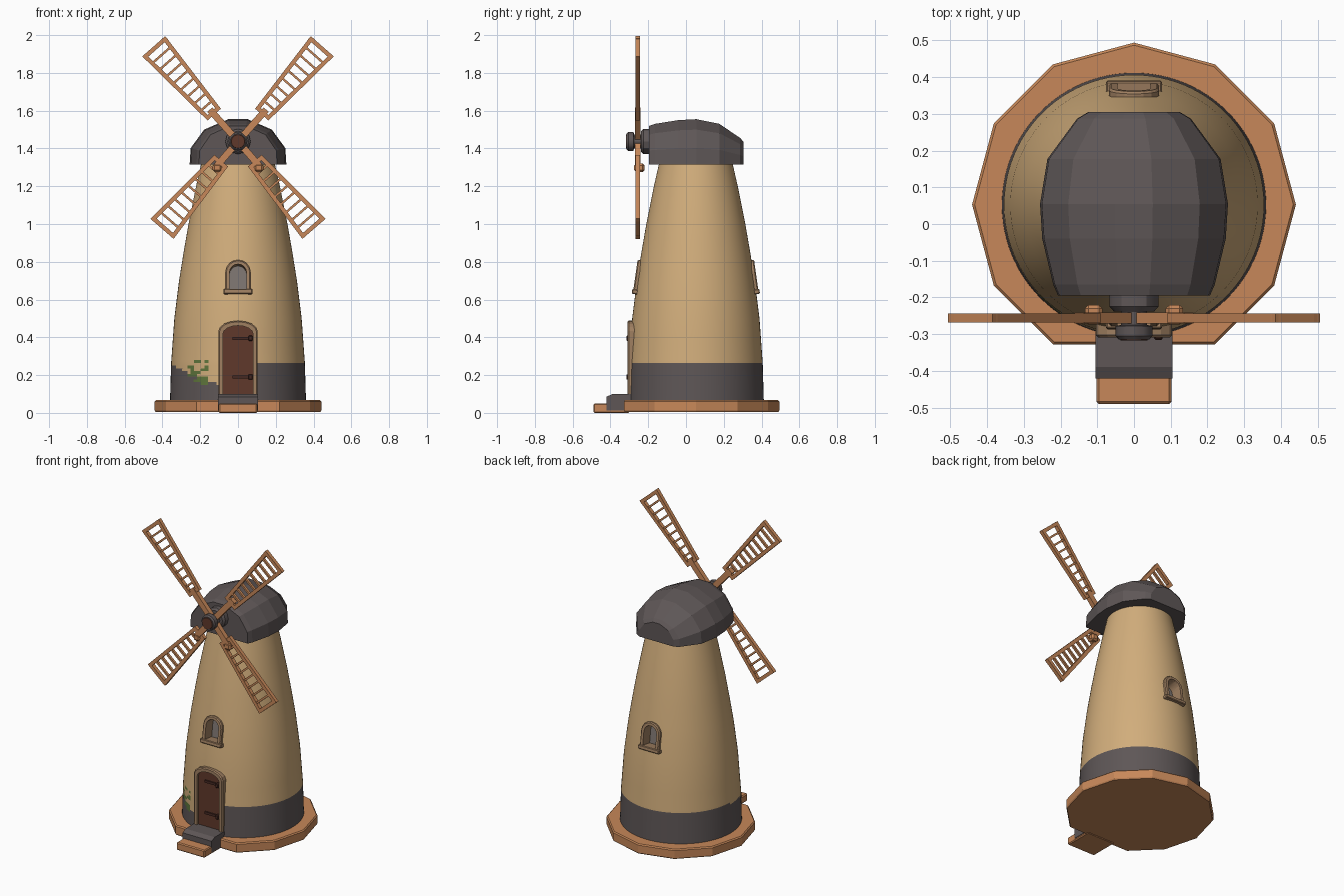
import bpy, bmesh, math, random
from mathutils import Matrix, Vector

if "Cube" in bpy.data.objects:
    bpy.data.objects.remove(bpy.data.objects["Cube"])

random.seed(4)
CY = 0.052          # tower axis in y
HUB_Z = 1.437


def material(name, r, g, b):
    m = bpy.data.materials.new(name)
    m.diffuse_color = (r, g, b, 1)
    m.use_nodes = True
    m.node_tree.nodes["Principled BSDF"].inputs["Base Color"].default_value = m.diffuse_color
    return m


PLASTER = material("sand_plaster", 0.64, 0.42, 0.20)
STONE = material("dark_grey_stone", 0.112, 0.094, 0.094)
MOSS = material("moss_green", 0.114, 0.18, 0.045)
TRIM = material("brown_trim", 0.35, 0.215, 0.12)
PANE = material("recess_grey", 0.20, 0.175, 0.16)
WOOD = material("orange_wood", 0.57, 0.245, 0.10)
DOOR = material("dark_brown_door", 0.115, 0.04, 0.024)
IRON = material("hinge_brown", 0.06, 0.022, 0.016)


def finish(name, bm, mats, matrix=None, smooth=False):
    bmesh.ops.recalc_face_normals(bm, faces=bm.faces[:])
    me = bpy.data.meshes.new(name)
    bm.to_mesh(me)
    bm.free()
    if matrix:
        me.transform(matrix)
    for m in mats:
        me.materials.append(m)
    ob = bpy.data.objects.new(name, me)
    bpy.context.collection.objects.link(ob)
    if smooth:
        bpy.ops.object.select_all(action='DESELECT')
        ob.select_set(True)
        bpy.context.view_layer.objects.active = ob
        bpy.ops.object.shade_smooth_by_angle(angle=math.radians(30))
    return ob


def loft(bm, rings, caps=True):
    """Skin closed rings of points; returns (start cap, end cap)."""
    vs = [[bm.verts.new(p) for p in r] for r in rings]
    n = len(vs[0])
    for a, b in zip(vs, vs[1:]):
        for i in range(n):
            bm.faces.new((a[i], a[(i + 1) % n], b[(i + 1) % n], b[i]))
    return (bm.faces.new(vs[0]), bm.faces.new(vs[-1])) if caps else None


def bar(bm, p, q, w, d):
    """Box beam from p to q (in an xz plane), w wide, d deep in y."""
    p, q = Vector(p), Vector(q)
    s = (q - p).normalized().cross(Vector((0, 1, 0))) * w / 2
    y = Vector((0, d / 2, 0))
    loft(bm, [[c + s + y, c + s - y, c - s - y, c - s + y] for c in (p, q)])


def box(name, x0, x1, y0, y1, z0, z1, mat, bevel=0.0):
    bm = bmesh.new()
    loft(bm, [[(x0, y0, z), (x1, y0, z), (x1, y1, z), (x0, y1, z)] for z in (z0, z1)])
    if bevel:
        bmesh.ops.bevel(bm, geom=bm.edges[:], offset=bevel, segments=1, affect='EDGES')
    return finish(name, bm, [mat])


def arch(w, z0, z1, rise, y, n=8):
    """Arched outline in an xz plane at depth y."""
    pts = [(-w, y, z0), (w, y, z0)]
    for i in range(n + 1):
        a = math.pi * i / n
        pts.append((w * math.cos(a), y, z1 - rise + rise * math.sin(a)))
    return pts


def arch_frame(name, outer, inner, y0, y1, matrix):
    bm = bmesh.new()
    rings = [arch(*outer, y1), arch(*outer, y0 + 0.006),
             arch(outer[0] - 0.006, outer[1], outer[2] - 0.006, outer[3] - 0.003, y0),
             arch(*inner, y0), arch(*inner, y1), arch(*outer, y1)]
    loft(bm, rings, caps=False)
    bmesh.ops.remove_doubles(bm, verts=bm.verts[:], dist=1e-5)
    return finish(name, bm, [TRIM], matrix)


# Base plinth: twelve sides with a flattened front
def plinth_ring(r, z):
    pts = []
    for i in range(12):
        a = math.radians(90 + 30 * i)
        pts.append((r * math.cos(a), max(0.053 + r * math.sin(a), 0.053 - r * 0.864), z))
    return pts


bm = bmesh.new()
loft(bm, [plinth_ring(0.436, 0.004), plinth_ring(0.441, 0.012),
          plinth_ring(0.441, 0.06), plinth_ring(0.434, 0.067)])
finish("base_plinth", bm, [WOOD])

# Steps: a wooden tread and a stone slab with a sloped front edge
box("wood_step", -0.102, 0.102, -0.49, -0.30, 0.0, 0.05, WOOD, 0.006)
bm = bmesh.new()
side = [(-0.421, 0.012), (-0.29, 0.012), (-0.29, 0.1), (-0.39, 0.1), (-0.421, 0.085)]
loft(bm, [[(x, y, z) for y, z in side] for x in (-0.105, 0.105)])
finish("stone_step", bm, [STONE])

# Tower: lathed body with fine rings near the painted stone band
PROFILE = [(0.06, 0.36), (0.265, 0.354), (0.5, 0.337), (0.7, 0.312), (0.85, 0.288),
           (1.0, 0.262), (1.2, 0.222), (1.34, 0.19)]


def radius(z):
    for (za, ra), (zb, rb) in zip(PROFILE, PROFILE[1:]):
        if z <= zb:
            return ra + (rb - ra) * (z - za) / (zb - za)
    return PROFILE[-1][1]


SEG = 96
levels = [0.06 + 0.01464 * i for i in range(15)] + [0.28, 0.295, 0.38, 0.5, 0.6, 0.7, 0.775,
                                                  0.85, 0.925, 1.0, 1.1, 1.2, 1.34]
bm = bmesh.new()
loft(bm, [[(radius(z) * math.cos(math.tau * i / SEG), CY + radius(z) * math.sin(math.tau * i / SEG), z)
           for i in range(SEG)] for z in levels])
for f in bm.faces:
    c = f.calc_center_median()
    top = 0.266
    if c.y < CY and c.x < -0.08:      # worn edge left of the door
        top = 0.155 + 0.10 * max(0, (-c.x - 0.12) / 0.24)
    if c.z < top and len(f.verts) == 4:
        f.material_index = 1
    if (c.y < CY and -0.27 < c.x < -0.16 and top - 0.03 < c.z < 0.28
            and random.random() < 0.75 - 5.0 * abs(c.z - top)):
        f.material_index = 2
tower_mats = [PLASTER, STONE, MOSS, TRIM, PANE]
tower = finish("tower", bm, tower_mats)


# Recesses cut into the tower
def recess(outline, matrix, depth):
    bm = bmesh.new()
    _, back = loft(bm, [arch(*outline, -0.06), arch(*outline, depth)])
    for f in bm.faces:
        f.material_index = 3
    back.material_index = 4
    cutter = finish("recess_cutter", bm, tower_mats, matrix)
    cutter.hide_render = True
    mod = tower.modifiers.new("recess", 'BOOLEAN')
    mod.operation, mod.solver, mod.object = 'DIFFERENCE', 'EXACT', cutter
    bpy.context.view_layer.objects.active = tower
    bpy.ops.object.modifier_apply(modifier=mod.name)
    bpy.data.objects.remove(cutter)


wall = radius(0.715)
tilt = Matrix.Rotation(-0.14, 4, 'X')
front_window = Matrix.Translation((0, CY - wall, 0.715)) @ tilt
back_window = Matrix.Translation((0, CY + wall, 0.715)) @ Matrix.Rotation(math.pi, 4, 'Z') @ tilt
door_place = Matrix.Translation((0, -0.302, 0))
door_inner = (0.08, 0.09, 0.462, 0.045)
pane = (0.045, -0.062, 0.072, 0.045)
recess(door_inner, door_place, 0.03)
recess(pane, front_window, 0.06)
recess(pane, back_window, 0.06)
bpy.ops.object.select_all(action='DESELECT')
tower.select_set(True)
bpy.context.view_layer.objects.active = tower
bpy.ops.object.shade_smooth_by_angle(angle=math.radians(30))

# Window frames with sills
for name, m in (("front", front_window), ("back", back_window)):
    arch_frame(name + "_window_frame", (0.068, -0.085, 0.095, 0.066), pane, -0.012, 0.03, m)
    sill = box(name + "_window_sill", -0.076, 0.076, -0.018, 0.03, -0.087, -0.062, TRIM, 0.004)
    sill.data.transform(m)

# Door, its frame and hinges
arch_frame("door_frame", (0.104, 0.07, 0.488, 0.055), door_inner, -0.007, 0.04, door_place)
bm = bmesh.new()
loft(bm, [arch(*door_inner, 0.008), arch(*door_inner, 0.025)])
finish("door", bm, [DOOR], door_place)
for z in (0.19, 0.395):
    box("door_hinge", -0.03, 0.07, -0.302, -0.29, z - 0.008, z + 0.008, IRON)
    box("hinge_knob", 0.055, 0.078, -0.316, -0.29, z - 0.014, z + 0.014, IRON, 0.004)

# Cap: faceted cross-sections lofted from front to back
section = [(-1, 0), (-0.98, 0.36), (-0.70, 0.77), (-0.2, 1), (0.2, 1), (0.70, 0.77), (0.98, 0.36), (1, 0)]
stations = [(-0.195, 0.207, 0.205), (-0.165, 0.22, 0.215), (-0.04, 0.25, 0.235), (0.055, 0.256, 0.24),
            (0.177, 0.236, 0.215), (0.287, 0.155, 0.14), (0.305, 0.125, 0.12)]
bm = bmesh.new()
loft(bm, [[(x * hw, y, 1.315 + z * h) for x, z in section] for y, hw, h in stations])
finish("cap", bm, [STONE])

# Sail axle: collar, hub and brown nose plate
def disc_stack(name, rings, mat, n=12):
    bm = bmesh.new()
    loft(bm, [[(r * math.cos(math.tau * i / n), y, HUB_Z + r * math.sin(math.tau * i / n))
               for i in range(n)] for y, r in rings])
    return finish(name, bm, [mat], smooth=True)


disc_stack("axle_collar", [(-0.15, 0.067), (-0.225, 0.067), (-0.238, 0.055)], STONE)
disc_stack("hub", [(-0.23, 0.036), (-0.275, 0.036), (-0.278, 0.05), (-0.305, 0.05), (-0.314, 0.042)], STONE)
disc_stack("hub_nose", [(-0.31, 0.04), (-0.317, 0.036)], DOOR)


# Sails: tapered lattice on a spar; lower pair sits closer to the hub
def sail(name, angle, inner, outer):
    bm = bmesh.new()
    t, d = 0.022, 0.024
    wi, wo = 0.036, 0.070
    for s in (-1, 1):
        bar(bm, (s * wi, 0, inner), (s * wo, 0, outer), t, d)
    bar(bm, (0, 0, 0.02), (0, 0, inner + 0.035), 0.036, 0.03)
    for i in range(10):
        k = i / 9
        edge = i in (0, 9)
        z = inner + 0.011 + (outer - inner - 0.022) * k
        w = wi + (wo - wi) * k + (0.01 if edge else 0)
        bar(bm, (-w, 0, z), (w, 0, z), t if edge else 0.012, d if edge else 0.016)
    m = Matrix.Translation((0, -0.256, HUB_Z)) @ Matrix.Rotation(math.radians(angle), 4, 'Y')
    return finish(name, bm, [WOOD], m)


for s, side_name in ((-1, "left"), (1, "right")):
    sail("upper_%s_sail" % side_name, s * 41.5, 0.19, 0.673)
    sail("lower_%s_sail" % side_name, s * 139, 0.135, 0.613)
    box("%s_sail_clamp" % side_name, s * 0.11 - 0.024, s * 0.11 + 0.024, -0.274, -0.22, 1.275, 1.32, WOOD, 0.01)
